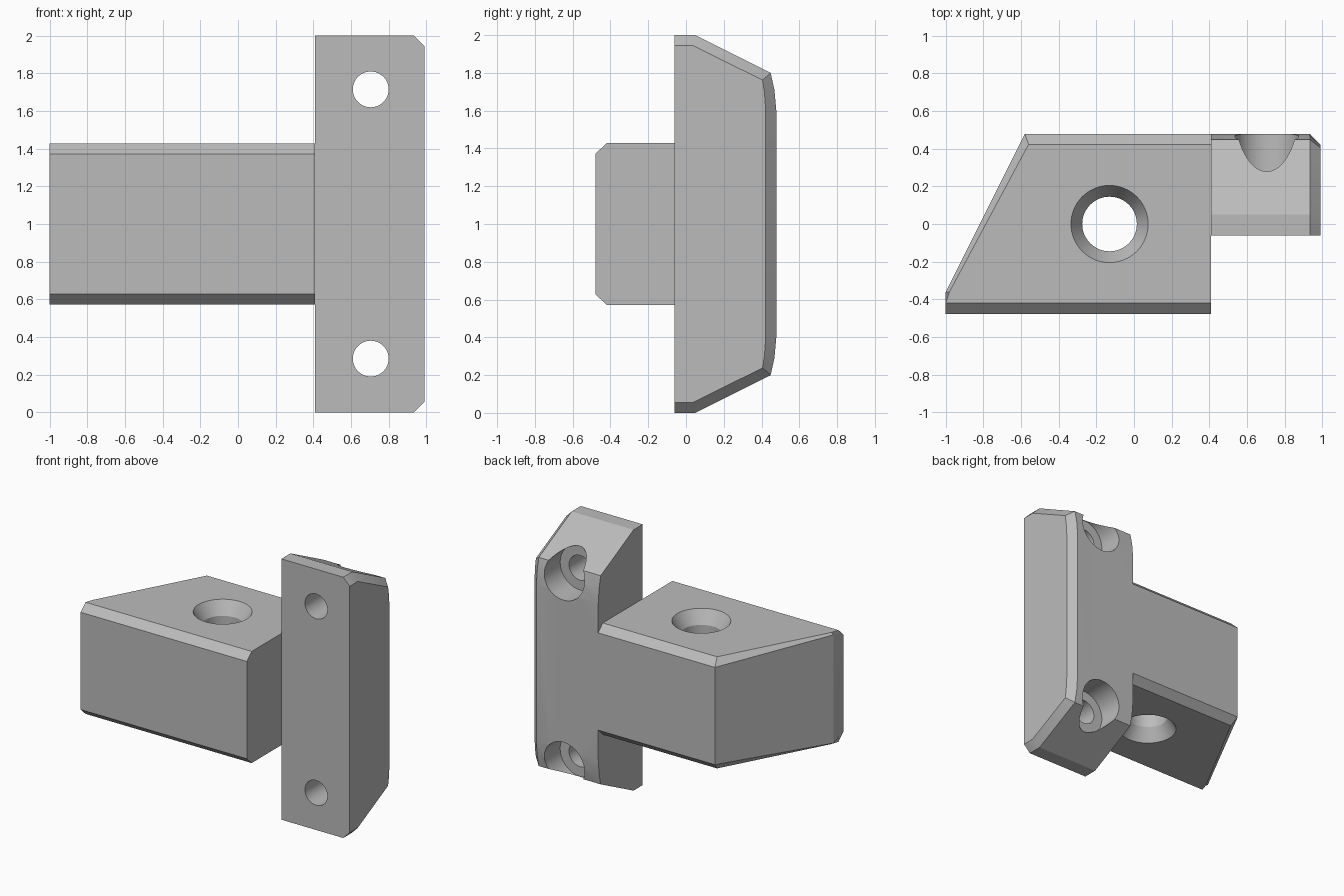
import bpy, bmesh, math
from mathutils import Vector

if "Cube" in bpy.data.objects:
    bpy.data.objects.remove(bpy.data.objects["Cube"])

grey = bpy.data.materials.new("plain grey")
grey.diffuse_color = (0.5, 0.5, 0.5, 1)
grey.use_nodes = True
grey.node_tree.nodes["Principled BSDF"].inputs["Base Color"].default_value = grey.diffuse_color


def loft(name, rings):
    """Closed solid skinned through rings of equal point count."""
    bm = bmesh.new()
    vs = [[bm.verts.new(p) for p in r] for r in rings]
    n = len(vs[0])
    for a, b in zip(vs, vs[1:]):
        for i in range(n):
            j = (i + 1) % n
            bm.faces.new((a[i], a[j], b[j], b[i]))
    bm.faces.new(vs[0][::-1])
    bm.faces.new(vs[-1])
    bmesh.ops.recalc_face_normals(bm, faces=bm.faces)
    me = bpy.data.meshes.new(name)
    bm.to_mesh(me)
    bm.free()
    me.materials.append(grey)
    ob = bpy.data.objects.new(name, me)
    bpy.context.collection.objects.link(ob)
    return ob


def lathe(name, centre, axis, profile, seg=64):
    """Round cutter along axis 'Y' or 'Z' from (position, radius) steps."""
    rings = []
    for t, r in profile:
        ring = []
        for k in range(seg):
            a = 2 * math.pi * k / seg
            u, v = r * math.cos(a), r * math.sin(a)
            off = (u, t, v) if axis == 'Y' else (u, v, t)
            ring.append(Vector(centre) + Vector(off))
        rings.append(ring)
    ob = loft(name, rings)
    ob.hide_render = True
    return ob


def boolean(target, other, op):
    m = target.modifiers.new(op.lower(), 'BOOLEAN')
    m.operation, m.solver, m.object = op, 'EXACT', other
    bpy.context.view_layer.objects.active = target
    bpy.ops.object.modifier_apply(modifier=m.name)
    bpy.data.objects.remove(other, do_unlink=True)


def mirrored(half):
    """Mirror a (y, z) profile about z = 1."""
    return half + [(y, 2 - z) for y, z in reversed(half)]


# Mounting flange: bowed back, sloped ends, chamfer along the right side
B = 0.478
outer = mirrored([(-0.06, 2), (0.05, 2), (0.448, 1.8), (0.468, 1.71), (B, 1.6)])
inner = mirrored([(-0.06, 1.945), (0.037, 1.945), (0.405, 1.762), (0.415, 1.70), (0.422, 1.6)])
flange = loft("flange", [[(x, y, z) for y, z in prof]
                         for x, prof in ((0.41, outer), (0.935, outer), (0.99, inner))])

# Body block: slanted left side, chamfered long edges
full = [(-1, -B, 1.373), (0.41, -B, 1.373), (0.41, B, 1.373), (-0.58, B, 1.373), (-1, -0.36, 1.415)]
cap = [(-1, -0.42, 1.428), (0.41, -0.42, 1.428), (0.41, 0.423, 1.428),
       (-0.56, 0.423, 1.428), (-0.98, -0.36, 1.428)]
flip = lambda ring: [(x, y, 2 - z) for x, y, z in ring]
body = loft("bracket_body", [flip(cap), flip(full), full, cap])
boolean(body, flange, 'UNION')

# Vertical through hole, countersunk at both ends
c, r, R = 0.428, 0.145, 0.205
boolean(body, lathe("bore_cutter", (-0.13, 0, 1), 'Z',
                    [(-c - 0.1, R), (-c, R), (-c + 0.1, r), (c - 0.1, r), (c, R), (c + 0.1, R)]),
        'DIFFERENCE')

# Two screw holes, counterbored from the back
for z in (0.285, 1.715):
    boolean(body, lathe("screw_cutter", (0.705, 0, z), 'Y',
                        [(-0.2, 0.095), (0.275, 0.095), (0.275, 0.17), (0.7, 0.17)]),
            'DIFFERENCE')

bpy.ops.object.select_all(action='DESELECT')
body.select_set(True)
bpy.context.view_layer.objects.active = body
bpy.ops.object.shade_smooth_by_angle(angle=math.radians(20))
